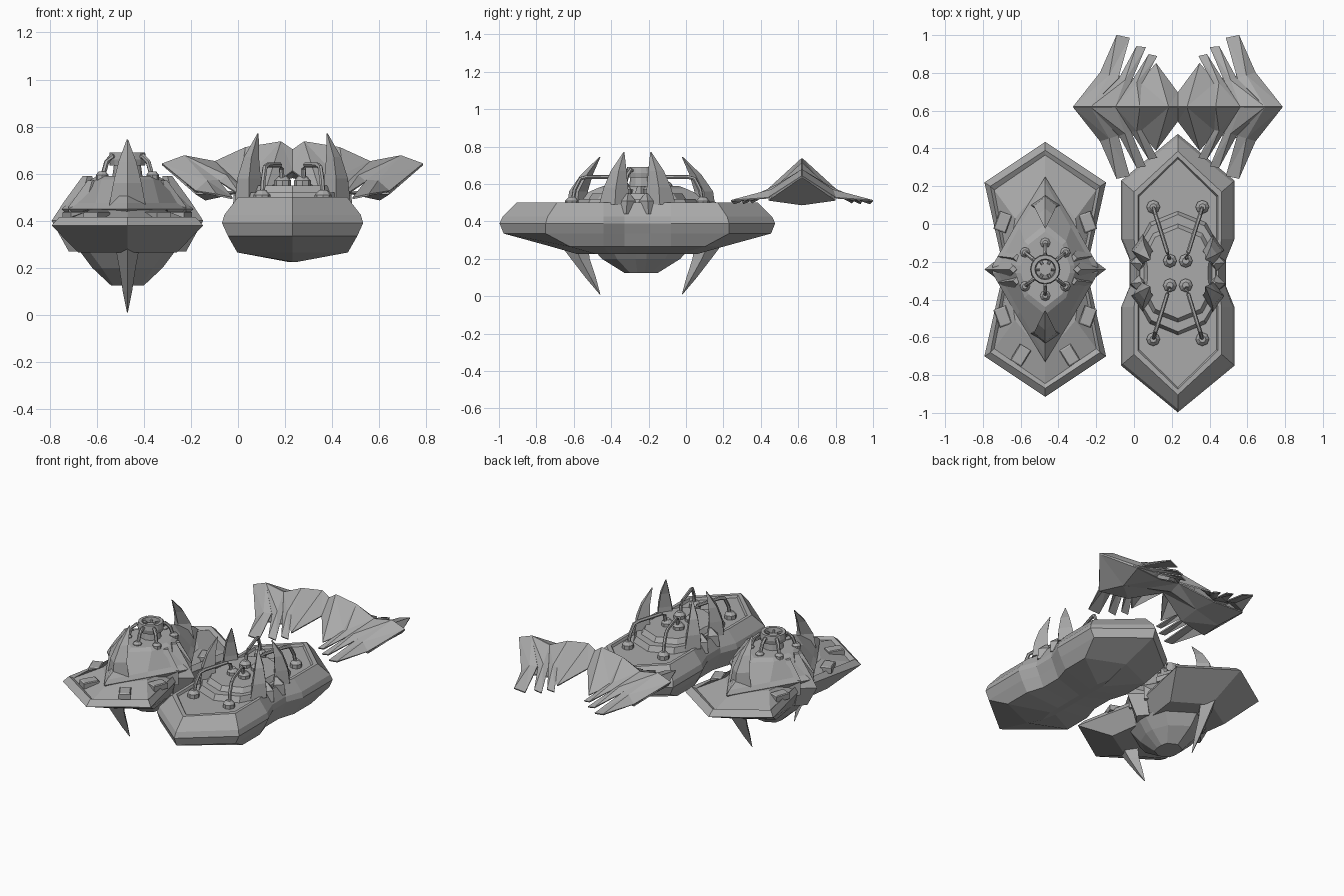
import bpy, bmesh, math
from mathutils import Vector

grey = bpy.data.materials.new("hull grey")
grey.diffuse_color = (0.40, 0.40, 0.40, 1)

A = (-0.47, -0.24, 0)   # pointed ship centre
B = (0.232, -0.26, 0)   # long ship centre
W = (0.232, 0.62, 0)    # wing canopy centre


def make(name, bm, at, mirror=""):
    bmesh.ops.recalc_face_normals(bm, faces=bm.faces[:])
    me = bpy.data.meshes.new(name)
    bm.to_mesh(me)
    bm.free()
    me.materials.append(grey)
    ob = bpy.data.objects.new(name, me)
    ob.location = at
    bpy.context.collection.objects.link(ob)
    if mirror:
        m = ob.modifiers.new("Mirror", "MIRROR")
        m.use_axis = ["x" in mirror, "y" in mirror, False]
        m.use_mirror_merge = False
    return ob


def loft(bm, rings):
    """Skin closed rings of equal length and cap both ends."""
    vs = [[bm.verts.new(p) for p in r] for r in rings]
    n = len(vs[0])
    for a, b in zip(vs, vs[1:]):
        for i in range(n):
            j = (i + 1) % n
            bm.faces.new((a[i], a[j], b[j], b[i]))
    bm.faces.new(vs[0][::-1])
    bm.faces.new(vs[-1])


def sym(z, *q):
    """Full outline from a quarter: tip (0,T) followed by side points."""
    right = list(q) + [(x, -y) for x, y in reversed(q)]
    left = [(-x, y) for x, y in reversed(right[1:-1])]
    return [(x, y, z) for x, y in right + left]


def hull(name, at, *levels):
    bm = bmesh.new()
    loft(bm, [sym(*l) for l in levels])
    return make(name, bm, at)


def spike(name, at, mirror, stations):
    """Four-sided horn through (x, y, z, rx, ry) stations."""
    bm = bmesh.new()
    loft(bm, [[(x + rx, y, z), (x, y + ry, z), (x - rx, y, z), (x, y - ry, z)]
              for x, y, z, rx, ry in stations])
    return make(name, bm, at, mirror)


def tube(bm, path, r, n=6):
    pts = [Vector(p) for p in path]
    rings = []
    for i, p in enumerate(pts):
        d = (pts[min(i + 1, len(pts) - 1)] - pts[max(i - 1, 0)]).normalized()
        u = d.cross(Vector((0.3, 0.9, 0.2))).normalized()
        v = d.cross(u)
        rings.append([p + r * (u * math.cos(t) + v * math.sin(t))
                      for t in (2 * math.pi * k / n for k in range(n))])
    loft(bm, rings)


def disc(bm, x, y, levels, n=8):
    """Stacked round levels of (z, radius)."""
    loft(bm, [[(x + r * math.cos(2 * math.pi * k / n), y + r * math.sin(2 * math.pi * k / n), z)
               for k in range(n)] for z, r in levels])


# ---------- pointed ship ----------
hull("pointed_hull", A,
     (0.265, (0, 0.40), (0.21, 0.27), (0.18, 0.05)),
     (0.38, (0, 0.675), (0.322, 0.46), (0.23, 0.05)),
     (0.415, (0, 0.63), (0.29, 0.44), (0.215, 0.05)),
     (0.40, (0, 0.605), (0.27, 0.42), (0.2, 0.05)),
     (0.445, (0, 0.46), (0.16, 0.27), (0.19, 0.05)))
hull("belly_bulge", A,
     (0.125, (0, 0.09), (0.06, 0.06), (0.07, 0.02)),
     (0.20, (0, 0.21), (0.11, 0.13), (0.15, 0.03)),
     (0.28, (0, 0.28), (0.17, 0.17), (0.21, 0.03)))
hull("pointed_tower", A,
     (0.41, (0, 0.44), (0.13, 0.22), (0.24, 0.02)),
     (0.45, (0, 0.49), (0.15, 0.245), (0.28, 0.02)),
     (0.475, (0, 0.46), (0.135, 0.225), (0.25, 0.02)),
     (0.575, (0, 0.24), (0.11, 0.15), (0.155, 0.02)),
     (0.59, (0, 0.20), (0.09, 0.13), (0.13, 0.02)))
spike("tower_horn", A, "y", [(0, 0.34, 0.45, 0.08, 0.06), (0, 0.335, 0.56, 0.06, 0.05),
                             (0, 0.29, 0.65, 0.038, 0.032), (0, 0.22, 0.745, 0.003, 0.003)])
spike("keel_spike", A, "y", [(0, 0.36, 0.28, 0.05, 0.075), (0, 0.325, 0.2, 0.035, 0.05),
                             (0, 0.27, 0.1, 0.02, 0.028), (0, 0.22, 0.01, 0.002, 0.002)])
spike("side_fin", A, "x", [(0.2, 0, 0.27, 0.05, 0.06), (0.23, 0, 0.40, 0.092, 0.07),
                           (0.2, 0, 0.48, 0.07, 0.055), (0.17, 0, 0.59, 0.02, 0.02)])
spike("waist_plate", A, "xy", [(0.17, 0.07, 0.36, 0.08, 0.06), (0.18, 0.07, 0.46, 0.07, 0.05),
                               (0.15, 0.06, 0.57, 0.02, 0.02)])

# deck hatches, four at the front and two at the back
bm = bmesh.new()
for x, y, rot in ((0.13, -0.455, 0.55), (0.225, -0.25, -0.35), (0.225, 0.25, 0.35)):
    for sx in (-1, 1):
        c, s = math.cos(rot * sx), math.sin(rot * sx)
        base = [(-0.035, -0.05), (0.035, -0.05), (0.035, 0.05), (-0.035, 0.05)]
        loft(bm, [[(sx * x + k * (c * u - s * v), y + k * (s * u + c * v), z) for u, v in base]
                  for z, k in ((0.40, 1), (0.435, 1), (0.44, 0.85))])
make("deck_hatch", bm, A)

# crown ring, hub and struts
bm = bmesh.new()
prof = [(0.05, 0.635), (0.075, 0.635), (0.08, 0.66), (0.075, 0.69), (0.055, 0.69), (0.05, 0.66)]
n = 16
vs = [[bm.verts.new((r * math.cos(2 * math.pi * k / n), r * math.sin(2 * math.pi * k / n), z))
       for r, z in prof] for k in range(n)]
for k in range(n):
    a, b = vs[k], vs[(k + 1) % n]
    for i in range(len(prof)):
        j = (i + 1) % len(prof)
        bm.faces.new((a[i], b[i], b[j], a[j]))
disc(bm, 0, 0, ((0.58, 0.065), (0.655, 0.055), (0.665, 0.03)), 12)
for k in range(6):
    t = math.radians(60 * k)
    tube(bm, [(0.03 * math.cos(t), 0.03 * math.sin(t), 0.67),
              (0.06 * math.cos(t), 0.06 * math.sin(t), 0.67)], 0.008)
make("crown_ring", bm, A)
bm = bmesh.new()
for deg in (40, 90, 140, 220, 270, 320):
    c, s = math.cos(math.radians(deg)), math.sin(math.radians(deg))
    tube(bm, [(r * c, r * s, z) for r, z in
              ((0.06, 0.665), (0.085, 0.675), (0.115, 0.65), (0.14, 0.58))], 0.011)
    disc(bm, 0.14 * c, 0.14 * s, ((0.54, 0.028), (0.595, 0.027), (0.61, 0.014)))
make("crown_struts", bm, A)

# ---------- long ship ----------
hull("long_hull", B,
     (0.225, (0, 0.32), (0.02, 0.22), (0.02, 0.15), (0.02, 0.05)),
     (0.265, (0, 0.46), (0.235, 0.36), (0.235, 0.18), (0.2, 0.07)),
     (0.335, (0, 0.715), (0.275, 0.49), (0.275, 0.18), (0.23, 0.07)),
     (0.39, (0, 0.737), (0.3, 0.49), (0.3, 0.18), (0.255, 0.07)),
     (0.425, (0, 0.72), (0.29, 0.48), (0.29, 0.18), (0.25, 0.07)),
     (0.50, (0, 0.645), (0.232, 0.43), (0.232, 0.18), (0.215, 0.07)),
     (0.50, (0, 0.615), (0.212, 0.41), (0.212, 0.18), (0.2, 0.07)),
     (0.485, (0, 0.605), (0.205, 0.405), (0.205, 0.18), (0.195, 0.07)))
hull("long_ship_dais", B,
     (0.48, (0, 0.33), (0.15, 0.27), (0.23, 0.12), (0.21, 0.03)),
     (0.52, (0, 0.31), (0.14, 0.25), (0.22, 0.12), (0.2, 0.03)),
     (0.52, (0, 0.26), (0.13, 0.21), (0.19, 0.1), (0.18, 0.03)),
     (0.55, (0, 0.24), (0.12, 0.19), (0.17, 0.09), (0.16, 0.03)))
spike("dais_claw", B, "xy", [(0.185, 0.12, 0.49, 0.06, 0.085), (0.185, 0.115, 0.58, 0.05, 0.065),
                             (0.175, 0.10, 0.67, 0.032, 0.042), (0.147, 0.072, 0.77, 0.003, 0.003)])
spike("dais_side_tooth", B, "xy", [(0.2, 0.06, 0.44, 0.055, 0.055), (0.205, 0.055, 0.51, 0.045, 0.045),
                                   (0.19, 0.05, 0.55, 0.01, 0.01)])
# arched pipes with round feet
bm = bmesh.new()
tube(bm, [(0.13, 0.35, 0.48), (0.125, 0.335, 0.57), (0.117, 0.305, 0.628), (0.105, 0.27, 0.637),
          (0.055, 0.11, 0.637), (0.047, 0.085, 0.62), (0.042, 0.07, 0.52)], 0.011)
disc(bm, 0.13, 0.35, ((0.48, 0.036), (0.51, 0.036), (0.53, 0.018)))
disc(bm, 0.042, 0.065, ((0.54, 0.036), (0.57, 0.036), (0.59, 0.018)))
make("arched_pipe", bm, B, "xy")

# ---------- wing canopy: one quarter, mirrored ----------
R = [(0, 0, 0.70), (0.05, 0, 0.735), (0.20, 0, 0.71),
     (0.33, 0, 0.65), (0.46, 0, 0.675), (0.555, 0, 0.64)]
P0, P1, P2 = (0, 0.075, 0.61), (0.115, 0.23, 0.525), (0.20, 0.13, 0.57)
U0, U1, U2, U3 = (0, 0, 0.585), (0.2, 0, 0.535), (0.37, 0, 0.49), (0.41, 0.18, 0.515)
V1 = (0.21, 0.15, 0.525)
faces = [(R[0], R[1], P0), (R[1], P1, P0), (R[1], R[2], P2), (R[1], P2, P1),
         (R[5], U3, U2), (U2, U3, V1), (U2, V1, U1), (U1, V1, P0), (U1, P0, U0)]
fingers = [  # ridge pair, then mid pair and tip pair
    (R[5], R[4], (0.41, 0.18, 0.525), (0.315, 0.15, 0.57), (0.325, 0.38, 0.51), (0.255, 0.365, 0.495)),
    (R[4], R[3], (0.31, 0.15, 0.565), (0.25, 0.13, 0.575), (0.22, 0.32, 0.505), (0.17, 0.315, 0.495)),
    (R[3], R[2], (0.245, 0.13, 0.57), (0.19, 0.12, 0.58), (0.155, 0.278, 0.51), (0.11, 0.268, 0.50)),
]
for a, b, c, d, e, g in fingers:
    crest = tuple((c[i] + d[i]) / 2 + (0.02 if i == 2 else 0) for i in range(3))
    faces += [(a, b, crest), (a, crest, c), (b, d, crest), (c, crest, e), (crest, g, e), (crest, d, g)]
bm = bmesh.new()
for f in faces:
    bm.faces.new([bm.verts.new(p) for p in f])
bmesh.ops.remove_doubles(bm, verts=bm.verts[:], dist=0.0005)
wing = make("wing_canopy", bm, W)
s = wing.modifiers.new("Solidify", "SOLIDIFY")
s.thickness = 0.008
s.offset = 0
m = wing.modifiers.new("Mirror", "MIRROR")
m.use_axis = [True, True, False]
m.use_mirror_merge = False
